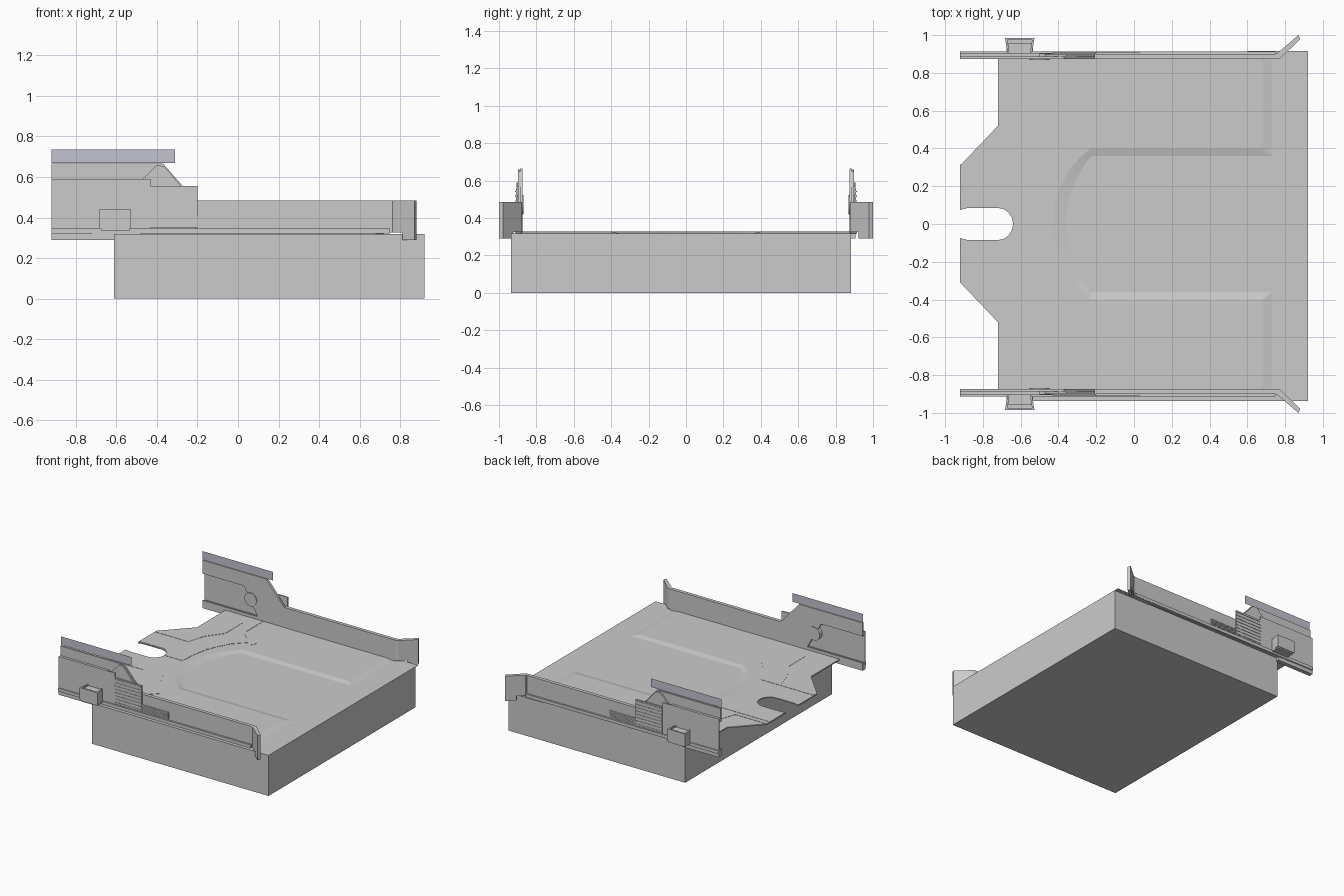
import bpy, bmesh, math
from mathutils import Vector

if "Cube" in bpy.data.objects:
    bpy.data.objects.remove(bpy.data.objects["Cube"])

TOP, LOW = 0.327, 0.318      # raised deck height, sunken bay height


def finish(bm, name, mirror=False):
    bmesh.ops.recalc_face_normals(bm, faces=bm.faces)
    me = bpy.data.meshes.new(name)
    bm.to_mesh(me)
    bm.free()
    ob = bpy.data.objects.new(name, me)
    bpy.context.collection.objects.link(ob)
    if mirror:
        m = ob.modifiers.new("mirror", 'MIRROR')
        m.use_axis = (False, True, False)
    return ob


def prism(name, pts, a, b, axis='z', mirror=False):
    """Extrude an outline from a to b; outline is (x, y) for axis z, (x, z) for axis y."""
    bm = bmesh.new()
    place = (lambda p: (p[0], p[1], a)) if axis == 'z' else (lambda p: (p[0], a, p[1]))
    face = bm.faces.new([bm.verts.new(place(p)) for p in pts])
    ext = bmesh.ops.extrude_face_region(bm, geom=[face])
    step = Vector((0, 0, b - a)) if axis == 'z' else Vector((0, b - a, 0))
    bmesh.ops.translate(bm, vec=step, verts=[g for g in ext['geom'] if isinstance(g, bmesh.types.BMVert)])
    return finish(bm, name, mirror)


def rect(x0, x1, y0, y1):
    return [(x0, y0), (x1, y0), (x1, y1), (x0, y1)]


def arc(cx, r, half, n):
    """Left-bulging arc from y=+half to y=-half."""
    t = math.asin(half / r)
    return [(cx - r * math.cos(t - 2 * t * i / n), r * math.sin(t - 2 * t * i / n)) for i in range(n + 1)]


def strip(name, path, other, za, zb):
    """Sloped ribbon between two paths."""
    bm = bmesh.new()
    u = [bm.verts.new((*p, za)) for p in path]
    v = [bm.verts.new((*p, zb)) for p in other]
    for i in range(len(u) - 1):
        bm.faces.new((u[i], u[i + 1], v[i + 1], v[i]))
    ob = finish(bm, name)
    if ob.data.polygons[0].normal.z < 0:
        ob.data.flip_normals()


# solid base block and the thin front apron
prism("base_block", rect(-0.61, 0.92, -0.936, 0.882), 0, LOW)
prism("front_apron", rect(0.6, 0.92, 0.88, 0.915), LOW - 0.003, LOW)

# raised deck with a U-shaped bay and a rounded rear slot
N = 20
rim = [(0.68, 0.89), (0.68, 0.40)] + arc(0.07, 0.5, 0.40, N) + [(0.68, -0.40), (0.68, -0.89)]
bay = [(0.73, 0.89), (0.73, 0.36)] + arc(0.19, 0.55, 0.36, N) + [(0.73, -0.36), (0.73, -0.89)]
slot = [(-0.72 + 0.08 * math.cos(a), 0.085 * math.sin(a))
        for a in [math.pi * (i / 8 - 0.5) for i in range(9)]]
outline = (rim + [(-0.72, -0.91), (-0.72, -0.52), (-0.92, -0.31), (-0.92, -0.075), (-0.88, -0.085)]
           + slot + [(-0.88, 0.085), (-0.92, 0.075), (-0.92, 0.31), (-0.72, 0.52), (-0.72, 0.91)])
prism("raised_deck", outline, LOW, TOP)
strip("bay_slope", rim, bay, TOP, LOW)

# shallow markings on the deck
curve = [(-0.48, 0.0), (-0.475, 0.1), (-0.455, 0.22), (-0.42, 0.32), (-0.36, 0.43), (-0.26, 0.53)]
marks = {
    "left_channel_floor": [(-0.92, 0.09), (-0.70, 0.09), (-0.65, 0.05), (-0.64, 0.0)] + curve[:3]
    + [(-0.46, 0.275), (-0.92, 0.275)],
    "left_channel_edge": [(-0.92, 0.285), (-0.63, 0.285), (-0.59, 0.42), (-0.495, 0.55), (-0.495, 0.77),
                          (-0.52, 0.77), (-0.52, 0.56), (-0.60, 0.45), (-0.65, 0.315), (-0.92, 0.315)],
    "left_guide_edge": curve[2:] + [(-0.39, 0.66), (-0.39, 0.88), (-0.40, 0.88), (-0.40, 0.65),
                                    (-0.29, 0.53), (-0.40, 0.43), (-0.46, 0.32)],
    "right_channel_line": rect(-0.92, -0.63, -0.285, -0.27),
    "right_channel_floor": [(-0.63, -0.27), (-0.46, -0.27), (-0.42, -0.35), (-0.36, -0.44), (-0.28, -0.53),
                            (-0.40, -0.65), (-0.40, -0.765), (-0.495, -0.765), (-0.495, -0.56), (-0.58, -0.43)],
    "deck_notch": [(-0.24, 0.56), (-0.22, 0.55), (-0.22, 0.52), (-0.24, 0.49), (-0.225, 0.53)],
}
for name, pts in marks.items():
    prism(name, pts, TOP - 0.002, TOP + 0.002)

# side wall: tall at the rear with an opening, sloping to a low rail
prism("side_wall", [(-0.92, 0.29), (-0.60, 0.29), (-0.60, 0.32), (0.75, 0.32), (0.75, 0.485), (-0.21, 0.485),
                    (-0.37, 0.665), (-0.92, 0.665), (-0.92, 0.56), (-0.56, 0.56), (-0.44, 0.35), (-0.92, 0.35)],
      0.873, 0.886, 'y', True)
prism("wall_backing", rect(-0.92, -0.43, 0.34, 0.59), 0.90, 0.906, 'y', True)
prism("wall_ledge", rect(-0.92, -0.50, 0.565, 0.59), 0.886, 0.906, 'y', True)
prism("wall_foot", rect(-0.92, 0.75, 0.32, 0.345), 0.886, 0.914, 'y', True)
prism("rear_skirt", rect(-0.92, -0.60, 0.29, 0.345), 0.886, 0.906, 'y', True)
prism("rail_outer_face", rect(-0.21, 0.75, 0.345, 0.485), 0.886, 0.90, 'y', True)
prism("wall_brace", [(-0.47, 0.59), (-0.40, 0.66), (-0.36, 0.65), (-0.21, 0.47), (-0.21, 0.35), (-0.40, 0.35)],
      0.886, 0.898, 'y', True)

# outer service panels with fine slats
for name, x0, x1, z0, z1, y, n in (("tall_slat_panel", -0.43, -0.20, 0.35, 0.555, 0.906, 8),
                                   ("low_slat_panel", -0.38, 0.03, 0.35, 0.405, 0.900, 5)):
    prism(name, rect(x0, x1, z0, z1), y - 0.006, y + 0.004, 'y', True)
    for i in range(n):
        z = z0 + (z1 - z0) * (i + 0.5) / n
        prism(name + "_slat", rect(x0, x1, z - 0.003, z + 0.003), y + 0.004, y + 0.007, 'y', True)

# round cap on the inner face
prism("round_cap", [(-0.50 + 0.052 * math.cos(i * math.tau / 24), 0.47 + 0.052 * math.sin(i * math.tau / 24))
                    for i in range(24)], 0.868, 0.90, 'y', True)

# open bracket on the outside
prism("side_bracket", [(-0.67, 0.906), (-0.683, 0.985), (-0.527, 0.985), (-0.54, 0.906), (-0.55, 0.906),
                       (-0.54, 0.973), (-0.67, 0.973), (-0.66, 0.906)], 0.345, 0.44, 'z', True)
prism("bracket_shelf", rect(-0.665, -0.545, 0.906, 0.955), 0.345, 0.43, 'z', True)
prism("bracket_floor", rect(-0.675, -0.535, 0.90, 0.98), 0.335, 0.347, 'z', True)

# flared entry wings
wing = [(0.75, 0.873), (0.775, 0.878), (0.88, 0.978), (0.87, 1.0), (0.76, 0.905), (0.75, 0.905)]
prism("entry_wing", wing, 0.325, 0.485, 'z', True)
prism("wing_foot", [(0.82, 0.922), (0.88, 0.978), (0.87, 1.0), (0.81, 0.945)], 0.29, 0.325, 'z', True)

# tinted screen strip above the rear wall
tint = bpy.data.materials.new("screen_tint")
tint.diffuse_color = (0.55, 0.55, 0.63, 1)
tint.use_nodes = True
tint.node_tree.nodes["Principled BSDF"].inputs["Base Color"].default_value = tint.diffuse_color
bm = bmesh.new()
bm.faces.new([bm.verts.new((x, 0.875, z)) for x, z in rect(-0.92, -0.31, 0.668, 0.735)])
finish(bm, "screen_strip", True).data.materials.append(tint)
